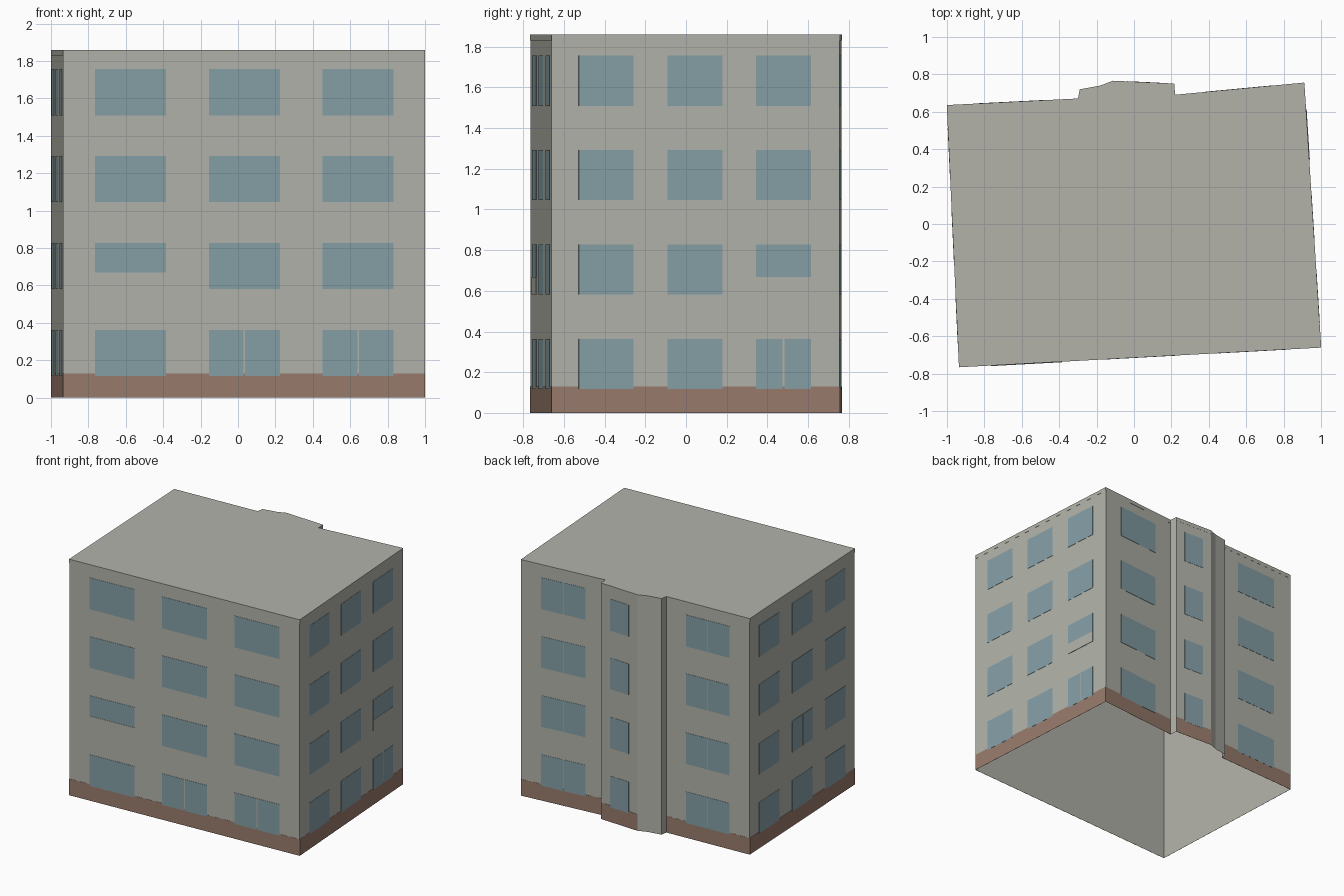
import bpy
import bmesh
from mathutils import Vector

cube = bpy.data.objects.get("Cube")
if cube:
    bpy.data.objects.remove(cube, do_unlink=True)


def make_material(name, color):
    mat = bpy.data.materials.new(name)
    mat.use_nodes = True
    mat.diffuse_color = (*color, 1)
    mat.node_tree.nodes["Principled BSDF"].inputs["Base Color"].default_value = (*color, 1)
    return mat


wall_mat = make_material("grey_plaster", (0.445, 0.45, 0.40))
base_mat = make_material("brown_plinth", (0.315, 0.20, 0.15))
glass_mat = make_material("blue_grey_glass", (0.235, 0.35, 0.385))

# Footprint, counter-clockwise from the front corner on the -x side
HEIGHT, BASE_TOP, FASCIA = 1.86, 0.13, 1.83
footprint = [Vector(p) for p in (
    (-0.935, -0.765), (1.0, -0.66), (0.91, 0.755), (0.22, 0.69), (0.215, 0.75),
    (-0.115, 0.765), (-0.18, 0.74), (-0.29, 0.72), (-0.30, 0.67), (-1.0, 0.635))]
FRONT, RIGHT, BACK_A, BAY, BACK_B, LEFT = 0, 1, 2, 4, 8, 9

# Window rows (bottom, top) and, per wall, first offset, spacing, width, count
rows = [(0.117, 0.363), (0.582, 0.828), (1.047, 1.293), (1.508, 1.757)]
windows = {
    FRONT: (0.17, 0.61, 0.38, 3),
    RIGHT: (0.133, 0.437, 0.27, 3),
    BACK_A: (0.165, 0, 0.365, 1),
    BAY: (0.08, 0, 0.17, 1),
    BACK_B: (0.165, 0, 0.365, 1),
    LEFT: (0.125, 0.44, 0.27, 3),
}
# Half the gap in windows of two panes: (wall, row, column)
split = {key: 0.005 for key in
         ((FRONT, 0, 1), (FRONT, 0, 2), (RIGHT, 0, 2), (LEFT, 1, 1))}
split.update({(w, r, 0): 0.002 for w in (BACK_A, BACK_B) for r in range(4)})


def wall_frame(i):
    """Start, unit direction and length of one wall."""
    a, b = footprint[i], footprint[(i + 1) % len(footprint)]
    return a, (b - a).normalized(), (b - a).length


def columns(i):
    first, step, width, count = windows[i]
    return [(first + k * step, first + k * step + width) for k in range(count)]


def finish(name, bm, mat):
    mesh = bpy.data.meshes.new(name)
    bm.to_mesh(mesh)
    bm.free()
    mesh.materials.append(mat)
    obj = bpy.data.objects.new(name, mesh)
    bpy.context.collection.objects.link(obj)


def add_plate(bm, wall, u0, u1, z0, z1, depth):
    """Thin plate on a wall: outer face and rim, open against the wall."""
    start, direction, _ = wall_frame(wall)
    normal = Vector((direction.y, -direction.x))
    rings = []
    for d in (0, depth):
        points = [(start + direction * u + normal * d, z)
                  for u, z in ((u0, z0), (u1, z0), (u1, z1), (u0, z1))]
        rings.append([bm.verts.new((p.x, p.y, z)) for p, z in points])
    inner, outer = rings
    bm.faces.new(outer)
    for k in range(4):
        n = (k + 1) % 4
        bm.faces.new((inner[k], inner[n], outer[n], outer[k]))


# Plain shell with a flat roof, open underneath
bm = bmesh.new()
low, high = [[bm.verts.new((p.x, p.y, z)) for p in footprint] for z in (0, HEIGHT)]
for i in range(len(footprint)):
    n = (i + 1) % len(footprint)
    bm.faces.new((low[i], low[n], high[n], high[i]))
bm.faces.new(high)
finish("building_shell", bm, wall_mat)

# Plinth strips and roof edge on the walls with windows
plinth, fascia = bmesh.new(), bmesh.new()
for wall in windows:
    length = wall_frame(wall)[2]
    add_plate(plinth, wall, 0, length, 0, BASE_TOP, 0.001)
    add_plate(fascia, wall, 0, length, FASCIA, HEIGHT, 0.001)
finish("plinth", plinth, base_mat)
finish("roof_edge", fascia, wall_mat)

# Window panes
bm = bmesh.new()
for wall in windows:
    for r, (z0, z1) in enumerate(rows):
        for c, (u0, u1) in enumerate(columns(wall)):
            gap, mid = split.get((wall, r, c)), (u0 + u1) / 2
            panes = [(u0, mid - gap), (mid + gap, u1)] if gap else [(u0, u1)]
            for a, b in panes:
                add_plate(bm, wall, a, b, z0, z1, 0.002)
finish("window_panes", bm, glass_mat)

# Panels over the lower part of two windows
for name, wall, column in (("front_window_panel", FRONT, 0),
                           ("right_window_panel", RIGHT, 2)):
    bm = bmesh.new()
    u0, u1 = columns(wall)[column]
    add_plate(bm, wall, u0, u1, rows[1][0], 0.668, 0.004)
    finish(name, bm, wall_mat)
